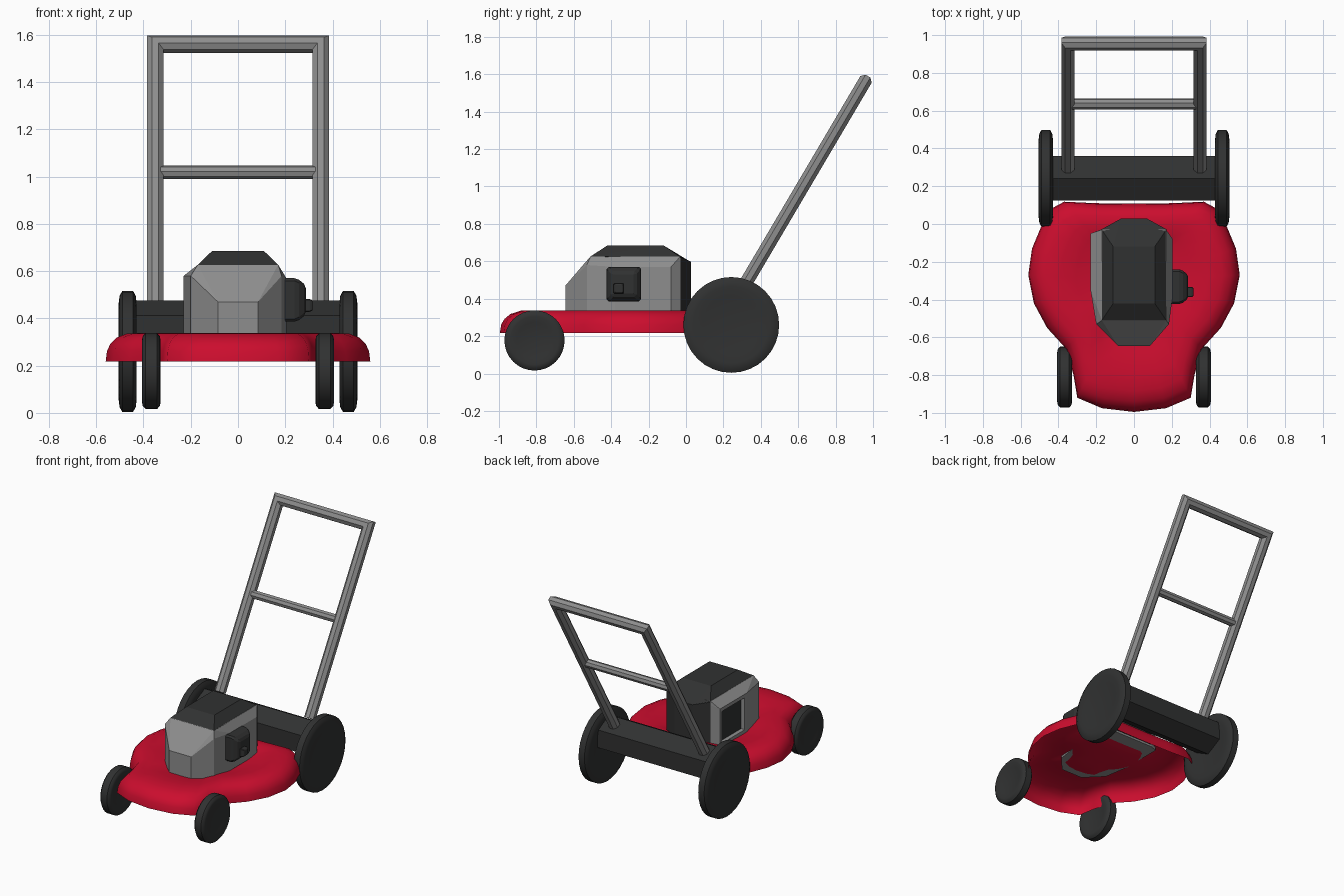
import bpy, bmesh, math
from mathutils import Vector

cube = bpy.data.objects.get("Cube")
if cube:
    bpy.data.objects.remove(cube)


def material(name, rgb):
    m = bpy.data.materials.new(name)
    m.use_nodes = True
    m.diffuse_color = (*rgb, 1)
    m.node_tree.nodes["Principled BSDF"].inputs["Base Color"].default_value = (*rgb, 1)
    return m


RED = material("deck red", (0.6, 0.004, 0.027))
GREY = material("metal grey", (0.27, 0.27, 0.27))
DARK = material("dark rubber", (0.03, 0.031, 0.031))


def finish(bm, name, mats, smooth=None, fix=True):
    if fix:
        bmesh.ops.recalc_face_normals(bm, faces=bm.faces)
    me = bpy.data.meshes.new(name)
    bm.to_mesh(me)
    bm.free()
    for m in mats:
        me.materials.append(m)
    ob = bpy.data.objects.new(name, me)
    bpy.context.collection.objects.link(ob)
    if smooth:
        bpy.ops.object.select_all(action='DESELECT')
        ob.select_set(True)
        bpy.context.view_layer.objects.active = ob
        bpy.ops.object.shade_smooth_by_angle(angle=math.radians(smooth))
    return ob


def hull(points):
    bm = bmesh.new()
    for p in points:
        bm.verts.new(p)
    out = bmesh.ops.convex_hull(bm, input=bm.verts[:])
    inner = [v for v in bm.verts if not v.link_faces]
    bmesh.ops.delete(bm, geom=inner, context='VERTS')
    bmesh.ops.dissolve_limit(bm, angle_limit=0.02, verts=bm.verts[:], edges=bm.edges[:])
    bmesh.ops.recalc_face_normals(bm, faces=bm.faces)
    return bm


def mirrored(points):
    return [(s * x, y, z) for x, y, z in points for s in (-1, 1)]


def loft(rings, cap=True):
    """Join equal closed rings of points with quads."""
    bm = bmesh.new()
    loops = [[bm.verts.new(p) for p in r] for r in rings]
    n = len(loops[0])
    for a, b in zip(loops, loops[1:]):
        for i in range(n):
            j = (i + 1) % n
            bm.faces.new((a[i], a[j], b[j], b[i]))
    if cap:
        bm.faces.new(loops[0][::-1])
        bm.faces.new(loops[-1])
    return bm


# Deck: open-bottomed shell, outline shrunk ring by ring into a dished top
half = [(0.17, -0.975), (0.3, -0.92), (0.32, -0.8), (0.36, -0.66), (0.46, -0.55),
        (0.53, -0.42), (0.56, -0.27), (0.54, -0.13), (0.49, -0.01), (0.44, 0.08),
        (0.37, 0.118), (0.2, 0.11)]
outline = [(0, -0.995)] + half + [(0, 0.108)] + [(-x, y) for x, y in reversed(half)]
section = [(1, 0.218), (0.99, 0.262), (0.965, 0.292), (0.92, 0.318), (0.84, 0.336),
           (0.7, 0.338), (0.55, 0.322), (0.4, 0.302), (0.2, 0.292)]
cy = -0.3
deck = loft([[(x * s, cy + (y - cy) * s, z) for x, y in outline] for s, z in section], cap=False)
rim = [e for e in deck.edges if e.is_boundary and e.verts[0].co.z > 0.28]
bmesh.ops.contextual_create(deck, geom=rim)
finish(deck, "mower_deck", [RED], 60, fix=False)


# Wheels: dished discs with tapered treads
def wheel(name, x, y, z, radius, w, seg=32):
    prof = [(0.05, -0.7), (0.6, -0.75), (0.8, -1), (0.92, -0.9), (1, -0.6),
            (1, 0.6), (0.92, 0.9), (0.8, 1), (0.6, 0.75), (0.05, 0.7)]
    rings = []
    for r, o in prof:
        rings.append([(x + o * w, y + r * radius * math.cos(2 * math.pi * i / seg),
                       z + r * radius * math.sin(2 * math.pi * i / seg)) for i in range(seg)])
    finish(loft(rings), name, [DARK], 35)


for side, s in (("left", 1), ("right", -1)):
    wheel("rear_wheel_" + side, s * 0.467, 0.242, 0.26, 0.256, 0.038)
    wheel("front_wheel_" + side, s * 0.367, -0.81, 0.177, 0.161, 0.04)

# Rear axle housing: hexagonal bar between the rear wheels
hexagon = [(0.242 + 0.137 * math.sin(math.radians(60 * i)),
            0.35 + 0.125 * math.cos(math.radians(60 * i))) for i in range(6)]
finish(loft([[(x, y, z) for y, z in hexagon] for x in (-0.44, 0.44)]), "rear_axle_housing", [DARK])

# Handle: mitred octagonal tube, bent into a frame
base, tip = Vector((0, 0.30, 0.45)), Vector((0, 0.955, 1.56))
along = (tip - base).normalized()
across = along.cross(Vector((1, 0, 0)))
length = (tip - base).length


def octagon(r):
    return [(r * math.cos(math.radians(45 * i + 22.5)), r * math.sin(math.radians(45 * i + 22.5)))
            for i in range(8)]


def frame_ring(sign, top):
    return [base + along * (length + a if top else 0) + across * b
            + Vector((sign * (0.35 + a), 0, 0)) for a, b in octagon(0.038)]


finish(loft([frame_ring(-1, 0), frame_ring(-1, 1), frame_ring(1, 1), frame_ring(1, 0)]),
       "handle_frame", [GREY])
mid = base + along * 0.66
finish(loft([[mid + along * a + across * b + Vector((x, 0, 0)) for a, b in octagon(0.029)]
             for x in (-0.335, 0.335)]), "handle_crossbar", [GREY])

# Engine body: faceted block with a recessed dark panel on the right side
plan = [(0.085, -0.645, 0.47), (-0.085, -0.645, 0.47), (0.185, -0.53, 0.58), (-0.2, -0.53, 0.58),
        (0.205, -0.38, 0.57), (0.205, -0.08, 0.57), (0.17, -0.03, 0.6),
        (-0.23, -0.35, 0.58), (-0.23, -0.05, 0.58), (-0.175, -0.03, 0.6)]
body = hull([(x, y, 0.305) for x, y, z in plan] + plan
            + mirrored([(0.17, -0.51, 0.627), (0.17, -0.03, 0.627)]))
panel = [f for f in body.faces if f.normal.x < -0.995]
bmesh.ops.inset_individual(body, faces=panel, thickness=0.035)
bmesh.ops.inset_individual(body, faces=panel, thickness=0.004, depth=-0.025)
for f in panel:
    f.material_index = 1
finish(body, "engine_body", [GREY, DARK], fix=False)

# Engine cover: tapered cap and the housing behind it
finish(hull(mirrored([(0.172, -0.512, 0.625), (0.172, -0.028, 0.622), (0.11, -0.42, 0.685),
                      (0.11, -0.12, 0.685), (0.07, 0.028, 0.595)])), "engine_cap", [DARK])
finish(hull(mirrored([(0.172, -0.03, 0.32), (0.172, -0.03, 0.624), (0.07, 0.028, 0.32),
                      (0.07, 0.028, 0.597)])), "engine_rear_cover", [DARK])


# Air filter and its knob on the left side
def frustum(name, x0, x1, x2, y, z, h, taper):
    pts = [(x, y + a * k, z + b * k) for x, k in ((x0, h), (x1, h), (x2, h - taper))
           for a in (-1, 1) for b in (-1, 1)]
    bm = hull(pts)
    bmesh.ops.bevel(bm, geom=bm.edges[:], offset=h * 0.12, segments=1, affect='EDGES')
    finish(bm, name, [DARK])


frustum("air_filter", 0.18, 0.25, 0.287, -0.332, 0.478, 0.092, 0.03)
frustum("air_filter_knob", 0.27, 0.305, 0.316, -0.36, 0.455, 0.027, 0.006)
